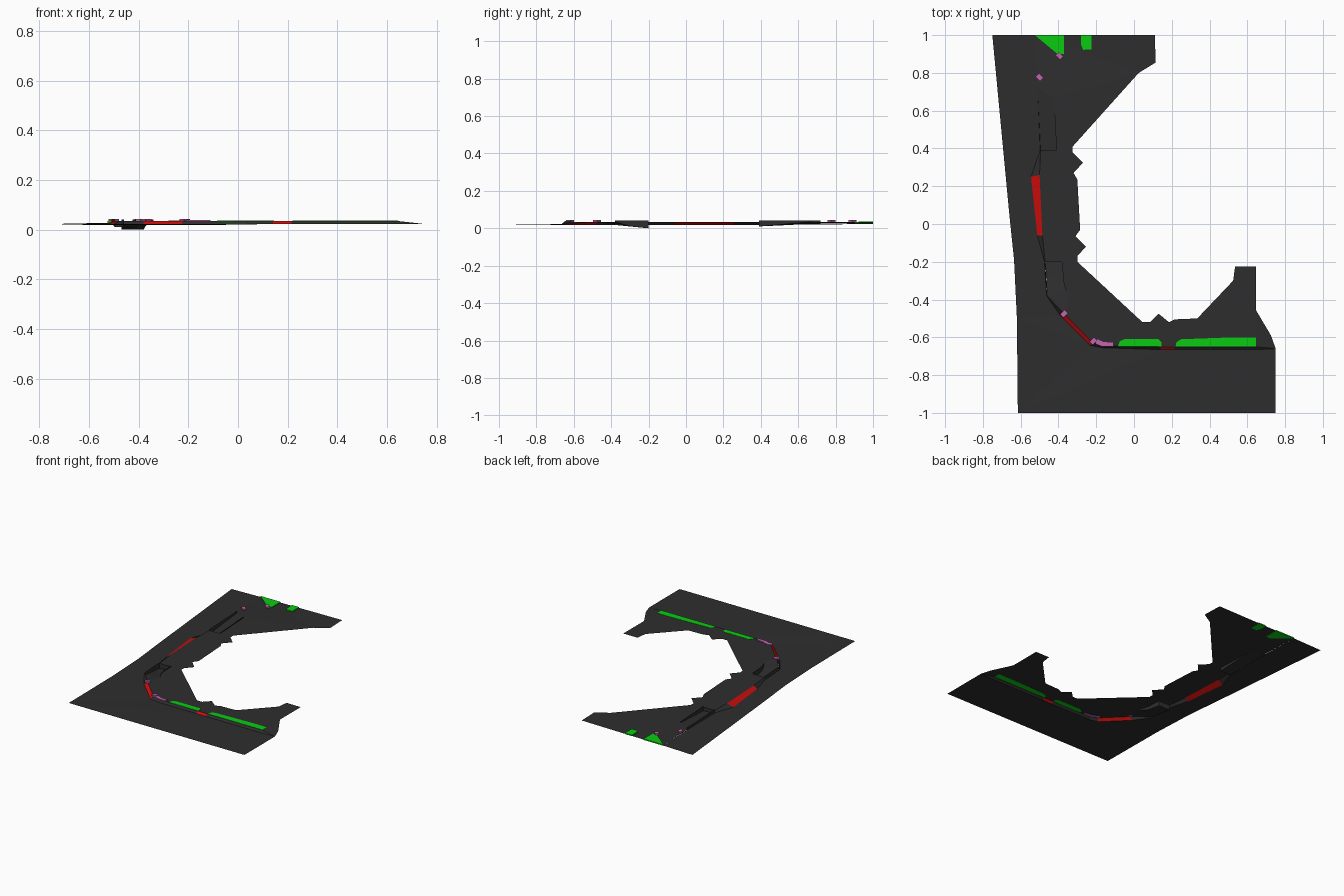
import bpy, bmesh
from mathutils import Vector

cube = bpy.data.objects.get("Cube")
if cube:
    bpy.data.objects.remove(cube, do_unlink=True)


def material(name, rgb):
    m = bpy.data.materials.new(name)
    m.use_nodes = True
    m.diffuse_color = (*rgb, 1)
    bsdf = m.node_tree.nodes["Principled BSDF"]
    bsdf.inputs["Base Color"].default_value = (*rgb, 1)
    bsdf.inputs["Roughness"].default_value = 0.9
    return m


ASPHALT = material("asphalt grey", (0.027, 0.027, 0.027))
GREEN = material("grass green", (0.003, 0.6, 0.006))
RED = material("bank red", (0.6, 0.004, 0.004))
PINK = material("marker pink", (0.55, 0.13, 0.42))

TOP = 0.035      # raised deck
LOW = 0.018      # ground beside the deck
EDGE = 0.023     # outer ground
RAIL = 0.042     # parapet top


def finish(name, bm, mat):
    mesh = bpy.data.meshes.new(name)
    bm.to_mesh(mesh)
    bm.free()
    mesh.materials.append(mat)
    ob = bpy.data.objects.new(name, mesh)
    bpy.context.collection.objects.link(ob)
    return ob


def sheet(name, pts, mat, z=TOP):
    """Single upward sheet; points without a height use z."""
    bm = bmesh.new()
    f = bm.faces.new([bm.verts.new((p[0], p[1], p[2] if len(p) > 2 else z)) for p in pts])
    f.normal_update()
    if f.normal.z < 0:
        f.normal_flip()
    bmesh.ops.triangulate(bm, faces=[f])
    return finish(name, bm, mat)


def strip(name, a, b, mat):
    """Quads between two matching paths."""
    bm = bmesh.new()
    va = [bm.verts.new(p) for p in a]
    vb = [bm.verts.new(p) for p in b]
    for i in range(len(a) - 1):
        bm.faces.new((va[i], va[i + 1], vb[i + 1], vb[i]))
    return finish(name, bm, mat)


def wall(name, path, low, high, mat=ASPHALT):
    lows = low if isinstance(low, list) else [low] * len(path)
    return strip(name, [(x, y, z) for (x, y), z in zip(path, lows)],
                 [(x, y, high) for x, y in path], mat)


def plate(name, pts, mat, z, thick=0.003):
    """Thin painted plate showing on both sides of a sheet."""
    bm = bmesh.new()
    f = bm.faces.new([bm.verts.new((x, y, z - thick / 2)) for x, y in pts])
    ext = bmesh.ops.extrude_face_region(bm, geom=[f])
    vs = [v for v in ext["geom"] if isinstance(v, bmesh.types.BMVert)]
    bmesh.ops.translate(bm, verts=vs, vec=(0, 0, thick))
    bmesh.ops.recalc_face_normals(bm, faces=bm.faces)
    return finish(name, bm, mat)


# Deck edge and the foot of its bank, from the far end round to the near side
seam = [(-0.52, 1, 0.028), (-0.51, 0.72, 0.028)]
west = [(-0.51, 0.72), (-0.495, 0.39), (-0.50, 0.26), (-0.485, -0.06),
        (-0.47, -0.2), (-0.46, -0.38)]
bend = [(-0.37, -0.475), (-0.22, -0.625), (-0.17, -0.645)]
south = [(0.14, -0.65), (0.215, -0.65), (0.645, -0.65)]
west_foot = [(-0.51, 0.72), (-0.497, 0.39), (-0.545, 0.25), (-0.512, -0.06),
             (-0.474, -0.2), (-0.463, -0.38)]
bend_foot = [(-0.39, -0.485), (-0.232, -0.642), (-0.172, -0.655)]
south_foot = [(0.14, -0.665), (0.215, -0.665), (0.655, -0.665)]
crest = west + bend + south
foot = west_foot + bend_foot + south_foot

# Outer ground
rim = [(-0.75, 1), (-0.66, 0.05), (-0.635, -0.19), (-0.62, -0.5),
       (-0.615, -1), (0.75, -1), (0.75, -0.66)]
foot_z = [0.026] + [LOW] * 8 + [EDGE] * 3
foot3 = [(x, y, z) for (x, y), z in zip(foot, foot_z)]
sheet("outer_ground", [(x, y, EDGE) for x, y in rim] + foot3[::-1] + seam[:1], ASPHALT)

# Bank between ground and deck, red where it is a wide slope
crest3 = [(x, y, TOP) for x, y in crest]
crest3[0] = seam[1]
red_spans = {2: "west_red_bank", 6: "corner_red_bank", 9: "south_red_bank"}
for i in range(len(crest) - 1):
    strip(red_spans.get(i, "bank_%d" % i), foot3[i:i + 2], crest3[i:i + 2],
          RED if i in red_spans else ASPHALT)

# Deck with notches for the two ramps
north_side = [(-0.425, 0.67), (-0.41, 0.39)]
south_side = [(-0.38, -0.2), (-0.375, -0.3), (-0.365, -0.34), (-0.34, -0.38)]
inner = [(0.725, -0.59, 0.026), (0.645, -0.455), (0.645, -0.225), (0.535, -0.225),
         (0.525, -0.3), (0.335, -0.5), (0.215, -0.505), (0.185, -0.52),
         (0.13, -0.475), (0.085, -0.52), (0.045, -0.52), (-0.3, -0.2),
         (-0.3, -0.17), (-0.255, -0.12), (-0.31, -0.065), (-0.285, -0.03),
         (-0.3, 0.235), (-0.32, 0.27), (-0.27, 0.325), (-0.325, 0.38),
         (-0.325, 0.41), (0.025, 0.8), (0.115, 0.855), (0.11, 1)]
deck = (seam + north_side + west[1:5] + south_side + bend + south
        + [(0.75, -0.66, EDGE)] + inner)
sheet("deck", deck, ASPHALT)
sheet("deck_end_slope", [(0.645, -0.65), (0.655, -0.665, EDGE), (0.75, -0.66, EDGE)], ASPHALT)

# Sunken ramps with their side walls and tunnel mouths
R1, R2 = 0.01, 0.0
strip("north_ramp", [seam[1], (-0.495, 0.39, R1)],
      [(-0.425, 0.67, TOP), (-0.41, 0.39, R1)], ASPHALT)
wall("north_ramp_mouth", [(-0.495, 0.39), (-0.41, 0.39)], R1, TOP)
wall("north_ramp_inner_wall", north_side, [TOP, R1], RAIL)
wall("north_ramp_outer_wall", west[:2], [0.026, R1], RAIL)
strip("south_ramp",
      [(-0.47, -0.2, R2), (-0.465, -0.28, 0.009), (-0.46, -0.38, 0.024), (*bend[0], TOP)],
      [(-0.38, -0.2, R2), (-0.375, -0.3, 0.011), (-0.365, -0.34, 0.022), (-0.34, -0.38, TOP)],
      ASPHALT)
wall("south_ramp_mouth", [(-0.47, -0.2), (-0.38, -0.2)], R2, TOP)
wall("south_ramp_inner_wall", south_side, [R2, 0.011, 0.022, TOP], RAIL)
wall("south_ramp_outer_wall", west[4:6], [R2, LOW], RAIL)

# Grass strips along the south edge and at the far end
plate("south_grass_short", [(-0.085, -0.648), (0.145, -0.648), (0.145, -0.625),
                            (0.13, -0.61), (-0.05, -0.61), (-0.075, -0.62)], GREEN, TOP)
plate("south_grass_long", [(0.22, -0.648), (0.645, -0.648), (0.645, -0.6),
                           (0.52, -0.6), (0.25, -0.61), (0.225, -0.625)], GREEN, TOP)
plate("north_grass_wedge", [(-0.525, 1), (-0.37, 1), (-0.37, 0.9), (-0.405, 0.9)],
      GREEN, 0.031, 0.008)
plate("north_grass_patch", [(-0.28, 1), (-0.225, 1), (-0.225, 0.925),
                            (-0.27, 0.922), (-0.28, 0.95)], GREEN, 0.033, 0.008)

# Pink kerb curving out of the corner
plate("pink_kerb", [(-0.205, -0.635), (-0.17, -0.648), (-0.11, -0.65), (-0.11, -0.628),
                    (-0.16, -0.625), (-0.195, -0.61)], PINK, TOP + 0.002, 0.006)

# Pink marker blocks
for i, (x, y, turn) in enumerate([(-0.5, 0.777, -1), (-0.395, 0.89, -1),
                                  (-0.37, -0.475, 1), (-0.215, -0.62, 1)]):
    u = Vector((0.012, 0.012 * turn))
    v = Vector((-0.009 * turn, 0.009))
    c = Vector((x, y))
    plate("pink_marker_%d" % i, [c + u + v, c - u + v, c - u - v, c + u - v],
          PINK, 0.039, 0.009)
